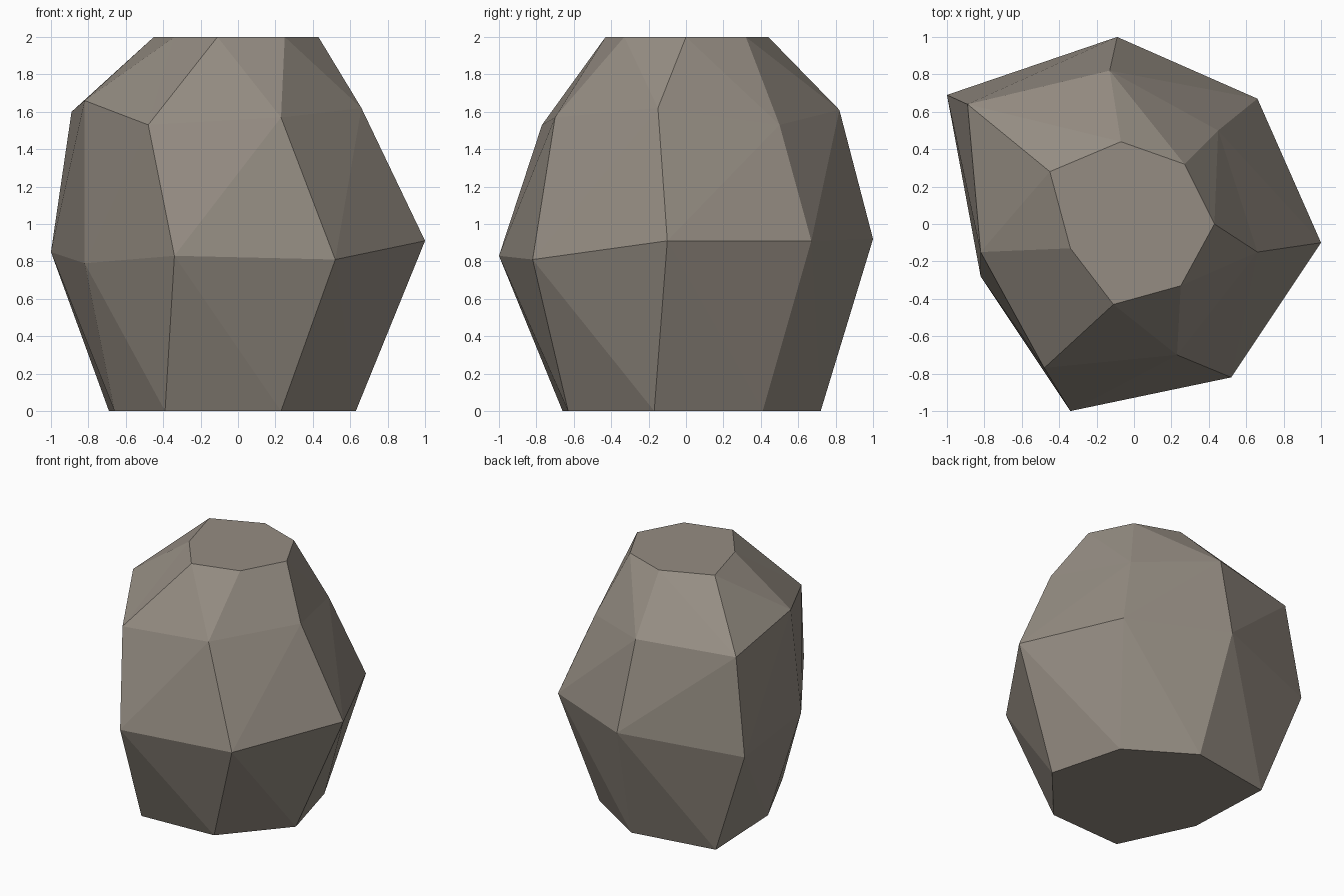
import bpy, bmesh

if "Cube" in bpy.data.objects:
    bpy.data.objects.remove(bpy.data.objects["Cube"])

# Four irregular seven-sided rings, listed counter-clockwise from the front left
base = [(-.39, -.66, 0), (.23, -.63, 0), (.63, -.17, 0), (.475, .41, 0),
        (-.02, .72, 0), (-.69, .61, 0), (-.66, -.09, 0)]
belly = [(-.34, -1, .83), (.52, -.82, .81), (1, -.10, .91), (.66, .67, .91),
         (-.09, 1, .92), (-1, .69, .85), (-.82, -.28, .79)]
shoulder = [(-.48, -.77, 1.53), (.23, -.70, 1.57), (.66, -.15, 1.62), (.45, .50, 1.53),
            (-.13, .82, 1.61), (-.89, .64, 1.60), (-.82, -.15, 1.66)]
crown = [(-.11, -.43, 2), (.25, -.33, 2), (.43, 0, 2), (.27, .32, 2),
         (-.07, .44, 2), (-.45, .28, 2), (-.34, -.13, 2)]


def bridge(bm, low, high, rising):
    """Join two rings with triangles; rising sets which way the diagonal runs."""
    n = len(low)
    for i in range(n):
        j = (i + 1) % n
        if rising:
            bm.faces.new((low[i], low[j], high[j]))
            bm.faces.new((low[i], high[j], high[i]))
        else:
            bm.faces.new((low[i], low[j], high[i]))
            bm.faces.new((low[j], high[j], high[i]))


# Faceted boulder: stacked rings with flat caps
bm = bmesh.new()
rings = [[bm.verts.new(p) for p in ring] for ring in (base, belly, shoulder, crown)]
for low, high, rising in zip(rings, rings[1:], (False, True, False)):
    bridge(bm, low, high, rising)
bm.faces.new(rings[0][::-1])
bm.faces.new(rings[-1])
bmesh.ops.recalc_face_normals(bm, faces=bm.faces)

mesh = bpy.data.meshes.new("boulder")
bm.to_mesh(mesh)
bm.free()

# Single warm grey stone colour
stone = bpy.data.materials.new("warm grey stone")
stone.diffuse_color = (.30, .265, .225, 1)
stone.use_nodes = True
stone.node_tree.nodes["Principled BSDF"].inputs["Base Color"].default_value = stone.diffuse_color
mesh.materials.append(stone)

boulder = bpy.data.objects.new("boulder", mesh)
bpy.context.collection.objects.link(boulder)
